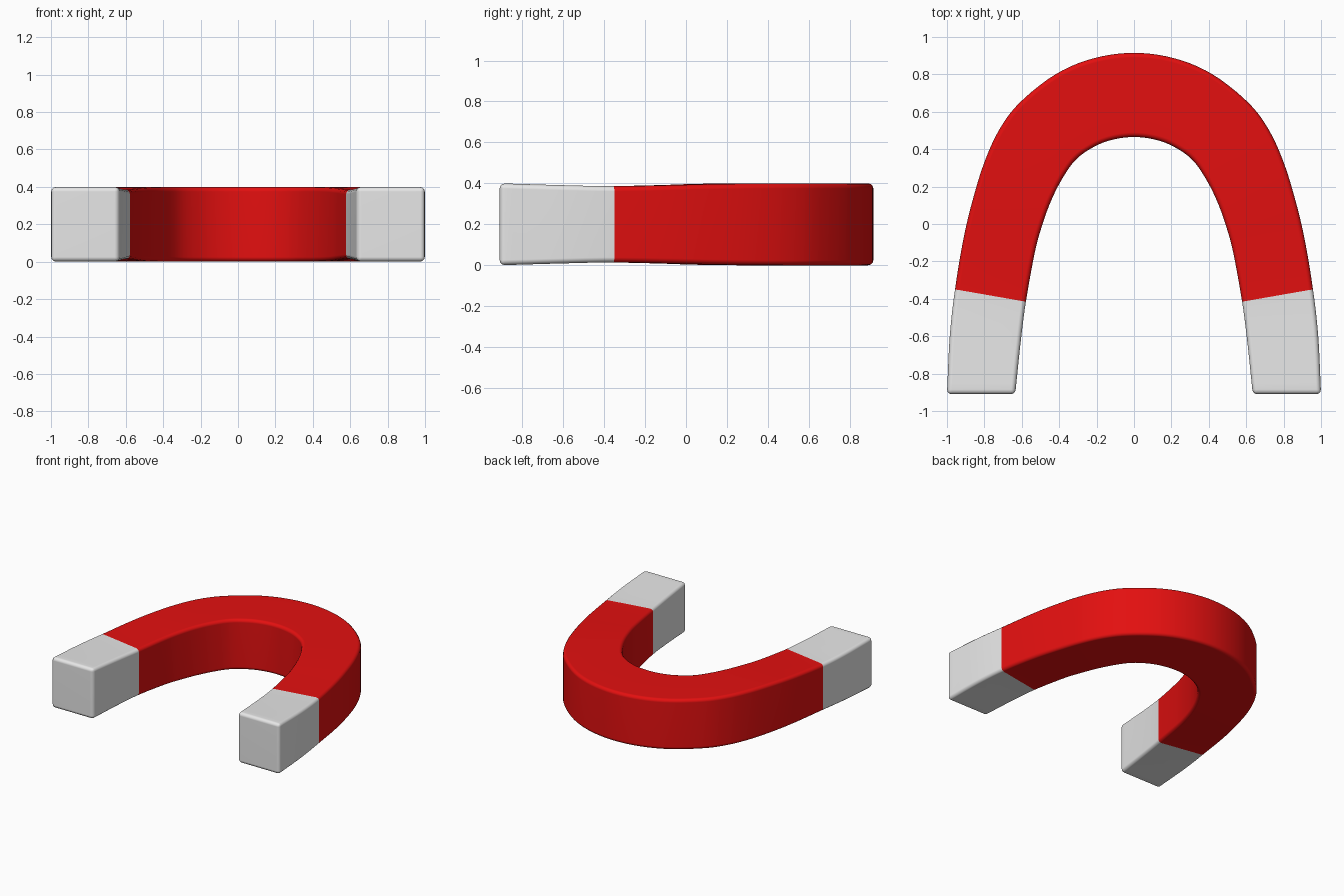
import bpy, bmesh
from mathutils import Vector

if "Cube" in bpy.data.objects:
    bpy.data.objects.remove(bpy.data.objects["Cube"])


def material(name, rgb):
    m = bpy.data.materials.new(name)
    m.diffuse_color = (*rgb, 1)
    m.use_nodes = True
    m.node_tree.nodes["Principled BSDF"].inputs["Base Color"].default_value = m.diffuse_color
    return m


# Right half of the horseshoe: outer x, outer y, inner x, inner y, thinning in z
HALF = [
    (0.00, 0.915, 0.00, 0.465, 0.0),
    (0.22, 0.885, 0.11, 0.452, 0.0),
    (0.42, 0.80, 0.21, 0.415, 0.0),
    (0.61, 0.65, 0.31, 0.345, 0.0),
    (0.72, 0.505, 0.385, 0.24, 0.0),
    (0.80, 0.33, 0.445, 0.12, 0.001),
    (0.862, 0.13, 0.492, -0.01, 0.004),
    (0.912, -0.08, 0.53, -0.15, 0.009),
    (0.957, -0.35, 0.578, -0.415, 0.014),
    (0.985, -0.60, 0.607, -0.64, 0.009),
    (1.00, -0.91, 0.635, -0.91, 0.0),
]
HEIGHT = 0.40
STEPS = 5

# Mirror the half and smooth it with a Catmull-Rom spline
keys = [Vector((-a, b, -c, d, e)) for a, b, c, d, e in reversed(HALF[1:])]
keys += [Vector(p) for p in HALF]
ext = [2 * keys[0] - keys[1]] + keys + [2 * keys[-1] - keys[-2]]
sections = []
for i in range(1, len(ext) - 2):
    p0, p1, p2, p3 = ext[i - 1:i + 3]
    for s in range(STEPS):
        t = s / STEPS
        sections.append(0.5 * (2 * p1 + (p2 - p0) * t
                               + (2 * p0 - 5 * p1 + 4 * p2 - p3) * t * t
                               + (3 * p1 - p0 - 3 * p2 + p3) * t ** 3))
sections.append(keys[-1])

# Loft a rectangular bar along the sections
bm = bmesh.new()
rings = []
for ox, oy, ix, iy, dz in sections:
    rings.append([bm.verts.new(p) for p in (
        (ox, oy, dz), (ox, oy, HEIGHT - dz), (ix, iy, HEIGHT - dz), (ix, iy, dz))])
for a, b in zip(rings, rings[1:]):
    for k in range(4):
        n = (k + 1) % 4
        bm.faces.new((a[k], a[n], b[n], b[k]))
bm.faces.new(rings[0])
bm.faces.new(rings[-1])
bmesh.ops.recalc_face_normals(bm, faces=bm.faces)

# Round the long edges and the pole ends
sharp = [e for e in bm.edges if e.calc_face_angle(0) > 0.8]
bmesh.ops.bevel(bm, geom=sharp, offset=0.025, offset_type='OFFSET', segments=3,
                profile=0.5, affect='EDGES', clamp_overlap=False)
bmesh.ops.recalc_face_normals(bm, faces=bm.faces)

# Bare metal poles beyond the slanted seam, red elsewhere
for f in bm.faces:
    c = f.calc_center_median()
    f.material_index = 1 if c.y < -0.35 + (abs(c.x) - 0.957) * 0.1715 else 0
    f.smooth = True

mesh = bpy.data.meshes.new("horseshoe_magnet")
bm.to_mesh(mesh)
bm.free()
mesh.materials.append(material("red paint", (0.77, 0.005, 0.005)))
mesh.materials.append(material("light grey metal", (0.8, 0.8, 0.8)))
magnet = bpy.data.objects.new("horseshoe_magnet", mesh)
bpy.context.collection.objects.link(magnet)
magnet.modifiers.new("flat_face_normals", 'WEIGHTED_NORMAL')
